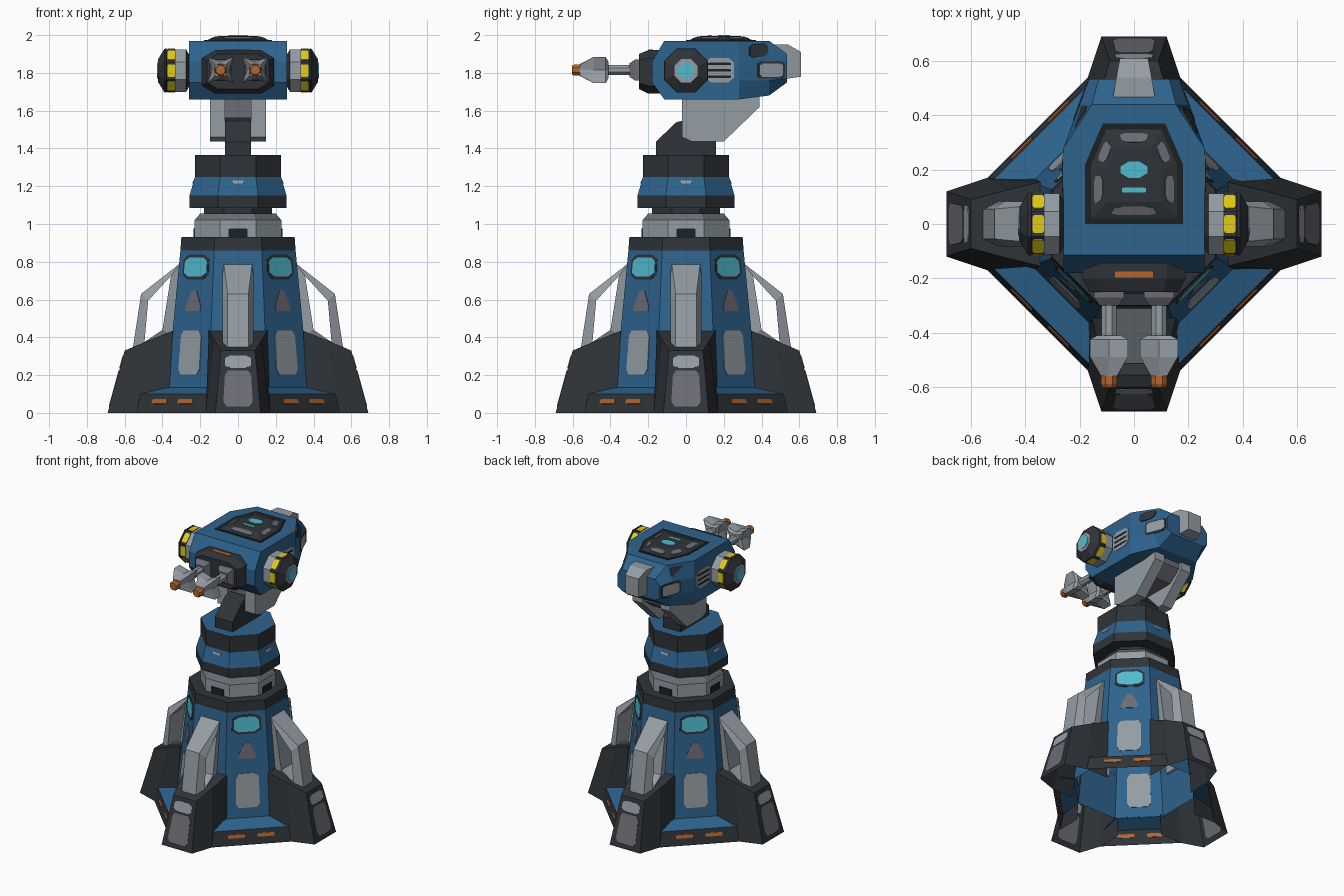
import bpy, bmesh
from math import pi, sin, cos, tan
from mathutils import Vector

cube = bpy.data.objects.get("Cube")
if cube:
    bpy.data.objects.remove(cube)


def paint(name, r, g, b):
    m = bpy.data.materials.new(name)
    m.use_nodes = True
    m.diffuse_color = (r, g, b, 1)
    bsdf = next(n for n in m.node_tree.nodes if n.type == 'BSDF_PRINCIPLED')
    bsdf.inputs["Base Color"].default_value = (r, g, b, 1)
    return m


BLUE = paint("steel_blue", .027, .125, .27)
DARK = paint("charcoal", .028, .034, .04)
BLACK = paint("black_slot", .012, .015, .016)
SILVER = paint("silver", .3, .34, .37)
GREY = paint("mauve_grey", .15, .15, .18)
CYAN = paint("cyan_glow", .085, .5, .62)
YELLOW = paint("yellow", .75, .6, .008)
ORANGE = paint("orange", .46, .13, .03)
T8 = tan(pi / 8)


def loft(name, rings, mats, start=None, end=None, wrap=True):
    """Skin consecutive rings; mats holds one colour per strip, start/end colour the caps."""
    if not isinstance(mats, list):
        mats = [mats] * (len(rings) - 1)
    me = bpy.data.meshes.new(name)
    used = []

    def slot(m):
        if m not in used:
            used.append(m)
            me.materials.append(m)
        return used.index(m)

    bm = bmesh.new()
    vs = [[bm.verts.new(p) for p in r] for r in rings]
    n = len(rings[0])
    for a, b, m in zip(vs, vs[1:], mats):
        for i in range(n if wrap else n - 1):
            j = (i + 1) % n
            bm.faces.new((a[i], a[j], b[j], b[i])).material_index = slot(m)
    for r, m in ((vs[0], start), (vs[-1], end)):
        if m:
            bm.faces.new(r).material_index = slot(m)
    bmesh.ops.remove_doubles(bm, verts=bm.verts, dist=1e-5)
    bmesh.ops.recalc_face_normals(bm, faces=bm.faces)
    bm.to_mesh(me)
    bm.free()
    ob = bpy.data.objects.new(name, me)
    bpy.context.collection.objects.link(ob)
    return ob


def ring(ap, at, axis='z', n=8, off=(0, 0)):
    """Regular polygon of given apothem across an axis."""
    out = []
    for k in range(n):
        t = (k + .5) * 2 * pi / n
        a, b = (f(t) * ap / cos(pi / n) + o for f, o in zip((cos, sin), off))
        out.append({'z': (a, b, at), 'x': (at, a, b), 'y': (a, at, b)}[axis])
    return out


def box_uv(u0, u1, v0, v1, c=.2):
    """Rectangle with clipped corners inside a face."""
    du, dv = (u1 - u0) * c, (v1 - v0) * c
    return [(u0 + du, v0), (u1 - du, v0), (u1, v0 + dv), (u1, v1 - dv),
            (u1 - du, v1), (u0 + du, v1), (u0, v1 - dv), (u0, v0 + dv)]


def panel(name, quad, uvs, mat, t=.007):
    """Thin plate lying on a four-cornered face."""
    a, b, c, d = map(Vector, quad)
    nrm = (b - a).cross(d - a).normalized() * t / 2
    pts = [(a.lerp(b, u)).lerp(d.lerp(c, u), v) for u, v in uvs]
    return loft(name, [[p - nrm for p in pts], [p + nrm for p in pts]], mat, mat, mat)


def spin4(ob):
    """Repeat a part on all four sides."""
    for k in range(1, 4):
        o = ob.copy()
        o.rotation_euler.z = k * pi / 2
        bpy.context.collection.objects.link(o)


def extrude(name, profile, x0, x1, mat):
    return loft(name, [[(x, y, z) for y, z in profile] for x in (x0, x1)], mat, mat, mat)


def diagonal(ap, z):
    return [(ap, ap * T8, z), (ap * T8, ap, z)]


# Tower body, open underneath
loft("tower_body", [ring(.375, .13), ring(.305, .86)], BLUE)
loft("tower_rim", [ring(.305, .86), ring(.3, .93)], DARK, None, DARK)

# Skirts between the feet
edge = [[(.54, .17, 0), (.17, .54, 0)], [(.515, .165, .1), (.165, .515, .1)], diagonal(.374, .135)]
spin4(loft("skirt", edge, [DARK, BLUE], wrap=False))
skirt = edge[0] + edge[1][::-1]
for u in (.2, .58):
    spin4(panel("skirt_light", skirt, box_uv(u, u + .22, .48, .72, .1), ORANGE))

# Diagonal wall plates
wall = diagonal(.375, .13) + diagonal(.305, .86)[::-1]
for name, uvs, mat, t in (
        ("window_frame", box_uv(.13, .87, .79, .97), DARK, .005),
        ("window", box_uv(.18, .82, .81, .95), CYAN, .009),
        ("wall_arrow", [(.3, .56), (.7, .56), (.7, .6), (.56, .71), (.44, .71), (.3, .6)], GREY, .007),
        ("wall_plate", box_uv(.24, .76, .1, .42, .12), SILVER, .007)):
    spin4(panel(name, wall, uvs, mat, t))

# Feet
low = [(.37, .17, 0), (.54, .17, 0), (.69, .12, 0)]
high = [(.345, .155, .435), (.47, .125, .385), (.6, .09, .33)]
full = [h + [(x, -y, z) for x, y, z in h[::-1]] for h in (low, high)]
spin4(loft("foot", full, DARK, None, DARK, wrap=False))
toe = [full[0][3], full[0][2], full[1][2], full[1][3]]
spin4(panel("toe_plate", toe, box_uv(.16, .84, .1, .68, .12), GREY))
spin4(panel("toe_cap", toe, box_uv(.14, .86, .72, .92), SILVER))

# Buttress frames above the feet
frame = []
for (r0, z0), (r1, z1), w in (((.308, .79), (.355, .725), .075), ((.513, .63), (.476, .593), .055),
                              ((.557, .34), (.495, .375), .055), ((.335, .40), (.4, .44), .075)):
    frame.append([(r0, -w, z0), (r0, w, z0), (r1, .083, z1), (r1, -.083, z1)])
spin4(loft("buttress", frame + frame[:1], SILVER))

# Collar and rotating rings
loft("collar", [ring(.23, .93), ring(.23, 1.02), ring(.2, 1.055)], [SILVER, GREY], None, GREY)
spin4(panel("collar_slot", [(.23, -.05, .93), (.23, .05, .93), (.23, .05, .975), (.23, -.05, .975)],
            box_uv(0, 1, 0, 1, .05), BLACK, .009))
loft("bearing", [ring(.18, 1.04), ring(.18, 1.1)], DARK)
loft("turret_ring", [ring(.257, 1.085), ring(.257, 1.15), ring(.228, 1.25), ring(.228, 1.365)],
     [DARK, BLUE, DARK], DARK, BLUE)
spin4(panel("ring_mark", [(.257, -.1, 1.15), (.257, .1, 1.15), (.228, .1, 1.25), (.228, -.1, 1.25)],
            box_uv(.35, .65, .64, .8, .1), SILVER))

# Pivot and yoke
extrude("pivot", [(-.16, 1.36), (-.16, 1.435), (-.05, 1.54), (.05, 1.56), (.16, 1.44), (.16, 1.36)],
        -.07, .07, DARK)
for side, s in (("left", 1), ("right", -1)):
    extrude("yoke_" + side, [(-.02, 1.46), (.03, 1.437), (.2, 1.437), (.39, 1.62), (.39, 1.72), (-.02, 1.72)],
            s * .07, s * .148, SILVER)
extrude("yoke_bridge", [(0, 1.56), (.28, 1.56), (.37, 1.63), (.37, 1.7), (0, 1.7)], -.07, .07, GREY)

# Head
stations = []
for y, w, wt, zb, zl, zh, zt in ((-.18, .26, .26, 1.75, 1.76, 1.85, 1.86), (-.115, .26, .26, 1.66, 1.76, 1.85, 1.97),
                                 (.28, .26, .26, 1.66, 1.76, 1.85, 1.97), (.44, .2, .155, 1.68, 1.76, 1.87, 1.97),
                                 (.535, .165, .13, 1.75, 1.77, 1.86, 1.9)):
    half = [(wt, zb), (w, zl), (w, zh), (wt, zt)]
    stations.append([(x, y, z) for x, z in half] + [(-x, y, z) for x, z in half[::-1]])
loft("head", stations, BLUE, BLUE, BLUE)
loft("rear_pack", [[(s * w, y, z) for s, z in ((-1, z0), (1, z0), (1, z1), (-1, z1))]
                   for y, w, z0, z1 in ((.45, .08, 1.77, 1.95), (.54, .065, 1.77, 1.95), (.61, .052, 1.78, 1.91))],
     SILVER, None, SILVER)

# Gun housing
housing = []
for y, w, z0, z1 in ((-.13, .19, 1.69, 1.92), (-.2, .19, 1.69, 1.92), (-.25, .165, 1.715, 1.9)):
    housing.append([(-w + 2 * w * u, y, z0 + (z1 - z0) * v) for u, v in box_uv(0, 1, 0, 1, .18)])
loft("gun_housing", housing, DARK, None, DARK)
panel("housing_light", [(-.07, -.175, 1.92), (.07, -.175, 1.92), (.07, -.198, 1.92), (-.07, -.198, 1.92)],
      box_uv(0, 1, 0, 1, .05), ORANGE)


def star(cx, y, tip, dip):
    """Four-finned section of a muzzle."""
    return [(cx + (dip if k % 2 else tip) * cos(pi / 4 * (k + 1)), y,
             1.815 + (dip if k % 2 else tip) * sin(pi / 4 * (k + 1))) for k in range(8)]


for side, s in (("left", 1), ("right", -1)):
    # Twin guns
    cx = s * .092
    off = (cx, 1.815)
    loft("gun_mount_" + side, [ring(r, y, 'y', 4, off) for r, y in ((.055, -.24), (.055, -.27), (.035, -.3))],
         GREY, None, GREY)
    loft("barrel_" + side, [ring(.027, y, 'y', 8, off) for y in (-.25, -.45)], SILVER)
    loft("muzzle_" + side, [star(cx, -.41, .06, .035), star(cx, -.425, .098, .045),
                            star(cx, -.49, .098, .045), star(cx, -.56, .042, .032)], SILVER, SILVER, SILVER)
    loft("barrel_tip_" + side, [ring(r, y, 'y', 8, off) for r, y in ((.03, -.55), (.03, -.59), (.024, -.603))],
         ORANGE, None, ORANGE)

    # Side pods
    pod = (0, 1.812)
    steps = ((.07, .25), (.095, .265), (.113, .275), (.113, .33), (.113, .378), (.117, .38), (.115, .39), (.065, .42))
    rings = [ring(r, s * x, 'x', 8, pod) for r, x in steps]
    loft("pod_" + side, rings, [DARK, DARK, SILVER, DARK, DARK, DARK, DARK], None, DARK)
    for k in range(8):
        j = (k + 1) % 8
        panel("pod_stripe_" + side, [rings[3][k], rings[3][j], rings[4][j], rings[4][k]],
              box_uv(.14, .86, .05, .9, .12), YELLOW)
    for name, r, x, m in (("pod_disc_", .062, .424, SILVER), ("pod_lens_", .042, .428, CYAN)):
        loft(name + side, [ring(r, s * .418, 'x', 8, pod), ring(r, s * x, 'x', 8, pod)], m, None, m)

    # Head side plates
    def side_quad(*pts):
        return [(s * x, y, z) for x, y, z in pts]

    vent = side_quad((.26, .1, 1.75), (.26, .255, 1.75), (.26, .255, 1.88), (.26, .1, 1.88))
    panel("vent_" + side, vent, box_uv(0, 1, 0, 1), SILVER, .006)
    for v in (.18, .44, .7):
        panel("vent_slot_" + side, vent, box_uv(.1, .9, v, v + .1, .1), BLACK, .009)
    cheek = side_quad((.223, .38, 1.77), (.17, .522, 1.77), (.17, .522, 1.86), (.223, .38, 1.86))
    panel("cheek_frame_" + side, cheek, box_uv(0, 1, 0, 1, .1), DARK, .005)
    panel("cheek_plate_" + side, cheek, box_uv(.08, .92, .1, .9, .12), SILVER, .009)
    brow = side_quad((.26, .28, 1.85), (.2, .44, 1.87), (.155, .44, 1.97), (.26, .28, 1.97))
    panel("brow_plate_" + side, brow, box_uv(.35, .95, .2, .85), DARK, .009)


# Roof hatch
def hexa(f, z):
    return [(x * f, .18 + (y - .18) * f, z) for x, y in
            ((-.18, 0), (.18, 0), (.18, .22), (.115, .37), (-.115, .37), (-.18, .22))]


loft("hatch_frame", [hexa(1, 1.965), hexa(1, 1.975)], BLACK, None, BLACK)
dome = [hexa(.9, 1.974), hexa(.55, 1.996)]
loft("hatch", dome, DARK, None, DARK)
for k in range(6):
    j = (k + 1) % 6
    panel("hatch_plate", [dome[0][k], dome[0][j], dome[1][j], dome[1][k]], box_uv(.2, .8, .25, .75), GREY)
roof = [(-.05, .11, 1.996), (.05, .11, 1.996), (.05, .23, 1.996), (-.05, .23, 1.996)]
panel("hatch_light_bar", roof, box_uv(.05, .95, .05, .2, .1), CYAN)
panel("hatch_light", roof, box_uv(0, 1, .5, 1, .3), CYAN)
